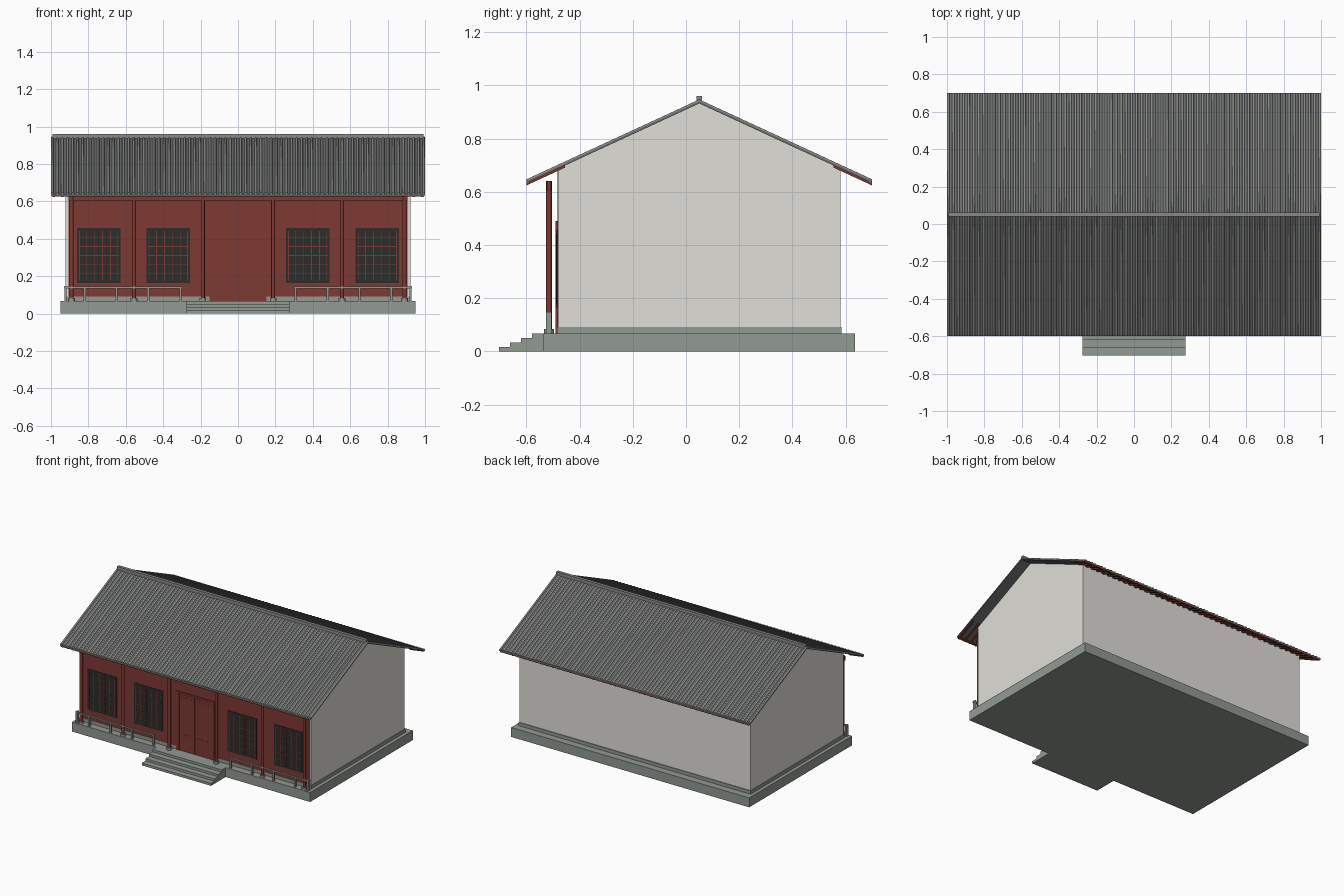
import bpy, bmesh, math
from mathutils import Matrix

if "Cube" in bpy.data.objects:
    bpy.data.objects.remove(bpy.data.objects["Cube"])


def material(name, rgb):
    m = bpy.data.materials.new(name)
    m.use_nodes = True
    m.diffuse_color = (*rgb, 1)
    m.node_tree.nodes["Principled BSDF"].inputs["Base Color"].default_value = (*rgb, 1)
    return m


PLASTER = material("plaster", (0.75, 0.735, 0.69))
STONE = material("grey stone", (0.29, 0.32, 0.29))
RED = material("red wood", (0.21, 0.041, 0.032))
GLASS = material("dark pane", (0.025, 0.025, 0.024))
TILE = material("roof tile", (0.14, 0.148, 0.142))
RIB = material("rib tile", (0.25, 0.26, 0.25))


def finish(name, bm, mat, smooth=False):
    bmesh.ops.recalc_face_normals(bm, faces=bm.faces)
    me = bpy.data.meshes.new(name)
    bm.to_mesh(me)
    bm.free()
    me.materials.append(mat)
    ob = bpy.data.objects.new(name, me)
    bpy.context.collection.objects.link(ob)
    if smooth:
        bpy.context.view_layer.objects.active = ob
        ob.select_set(True)
        bpy.ops.object.shade_smooth_by_angle()
        ob.select_set(False)


def add_box(bm, x0, x1, y0, y1, z0, z1):
    m = Matrix.Translation(((x0 + x1) / 2, (y0 + y1) / 2, (z0 + z1) / 2))
    bmesh.ops.create_cube(bm, size=1, matrix=m @ Matrix.Diagonal((x1 - x0, y1 - y0, z1 - z0, 1)))


def boxes(name, mat, *specs):
    bm = bmesh.new()
    for s in specs:
        add_box(bm, *s)
    finish(name, bm, mat)


def add_prism(bm, profile, x0, x1):
    """Extrude a (y, z) outline along x."""
    f = bm.faces.new([bm.verts.new((x0, y, z)) for y, z in profile])
    ext = bmesh.ops.extrude_face_region(bm, geom=[f])["geom"]
    verts = [v for v in ext if isinstance(v, bmesh.types.BMVert)]
    bmesh.ops.translate(bm, verts=verts, vec=(x1 - x0, 0, 0))


# Shared dimensions
APEX_Y, APEX_Z, SLOPE, EAVE = 0.05, 0.932, 0.462, 0.65
FLOOR, WALL_Y, COL_Y = 0.068, -0.482, -0.515


def roof_z(y, lift=0.0):
    return APEX_Z - abs(y - APEX_Y) * SLOPE + lift


# Platform, entrance steps and plinth
boxes("platform", STONE, (-0.95, 0.95, -0.535, 0.636, 0, FLOOR))
rise = FLOOR / 4
boxes("entrance_steps", STONE,
      *[(-0.276, 0.276, -0.702 + i * 0.041, -0.535, i * rise, (i + 1) * rise) for i in range(4)])
boxes("plinth", STONE, (-0.925, 0.925, WALL_Y - 0.003, 0.585, FLOOR, 0.092))

# Plastered body with gables
bm = bmesh.new()
add_prism(bm, [(WALL_Y, FLOOR), (0.58, FLOOR), (0.58, roof_z(0.58)), (APEX_Y, APEX_Z),
               (WALL_Y, roof_z(WALL_Y))], -0.921, 0.921)
finish("plaster_walls", bm, PLASTER)

# Red timber front, almost flush with the plaster
boxes("front_wall", RED, (-0.906, 0.906, WALL_Y - 0.001, WALL_Y + 0.004, 0.092, 0.683))

# Door: frame, two leaves with raised panels
door = [(-0.152, 0.152, -0.486, WALL_Y, FLOOR, 0.49)]
for s in (-1, 1):
    door.append((s * 0.14 - 0.012, s * 0.14 + 0.012, -0.490, -0.485, FLOOR, 0.49))
    door.append((s * 0.065 - 0.061, s * 0.065 + 0.061, -0.488, -0.485, FLOOR + 0.006, 0.474))
    for z0, z1 in ((0.09, 0.19), (0.215, 0.455)):
        door.append((s * 0.065 - 0.045, s * 0.065 + 0.045, -0.4895, -0.487, z0, z1))
door.append((-0.128, 0.128, -0.490, -0.485, 0.48, 0.49))
boxes("double_door", RED, *door)

# Lattice windows: dark panes and rims, red glazing bars
W, Z0, Z1 = 0.116, 0.164, 0.457
panes, bars = [], []
for cx in (-0.745, -0.372, 0.372, 0.745):
    panes.append((cx - W, cx + W, -0.486, WALL_Y, Z0, Z1))
    for f in (-0.88, -0.55, -0.18, 0.18, 0.55, 0.88):
        bars.append((cx + f * W - 0.002, cx + f * W + 0.002, -0.488, -0.485, Z0 + 0.012, Z1 - 0.016))
    for i in range(1, 6):
        z = Z0 + i * (Z1 - Z0) / 6
        bars.append((cx - W + 0.008, cx + W - 0.008, -0.488, -0.485, z - 0.002, z + 0.002))
boxes("window_panes", GLASS, *panes)
boxes("window_lattice", RED, *bars)

# Veranda columns on stone bases, tied by a beam
cols, bases = bmesh.new(), bmesh.new()
for x in (-0.89, -0.556, -0.188, 0.188, 0.556, 0.89):
    for target, r, z0, z1 in ((cols, 0.0105, FLOOR, 0.64), (bases, 0.018, FLOOR, 0.084)):
        bmesh.ops.create_cone(target, cap_ends=True, segments=16, radius1=r, radius2=r, depth=z1 - z0,
                              matrix=Matrix.Translation((x, COL_Y, (z0 + z1) / 2)))
finish("columns", cols, RED, smooth=True)
finish("column_bases", bases, STONE, smooth=True)
boxes("veranda_beam", RED, (-0.905, 0.905, COL_Y - 0.008, COL_Y + 0.008, 0.605, 0.638))

# Low stone railings on both sides of the steps
rails = []
for s in (-1, 1):
    ends = sorted((s * 0.30, s * 0.93))
    rails.append((*ends, COL_Y - 0.011, COL_Y - 0.001, 0.135, 0.145))
    for x in (0.308, 0.48, 0.65, 0.82, 0.922):
        depth, top = (0.011, 0.148) if x > 0.9 else (0.006, 0.14)
        rails.append((s * x - 0.006, s * x + 0.006, COL_Y - 0.012, COL_Y - 0.012 + 2 * depth, FLOOR, top))
boxes("railings", STONE, *rails)

# Roof slab, rounded ribs and ridge
bm = bmesh.new()
lo, hi = APEX_Y - EAVE, APEX_Y + EAVE
add_prism(bm, [(lo, roof_z(lo)), (APEX_Y, APEX_Z), (hi, roof_z(hi)), (hi, roof_z(hi, 0.008)),
               (APEX_Y, APEX_Z + 0.008), (lo, roof_z(lo, 0.008))], -1, 1)
finish("roof_slab", bm, TILE)

bm = bmesh.new()
N, R, SEG = 74, 0.0068, 8
arc = [math.pi * k / SEG for k in range(SEG + 1)]
for i in range(N):
    x = -1 + R + i * (2 - 2 * R) / (N - 1)
    rings = [[bm.verts.new((x + R * math.cos(a), y, roof_z(y, 0.007 + 0.008 * math.sin(a))))
              for a in arc] for y in (lo, APEX_Y, hi)]
    for a, b in zip(rings, rings[1:]):
        for k in range(SEG):
            bm.faces.new((a[k], a[k + 1], b[k + 1], b[k]))
    bm.faces.new(rings[0])
    bm.faces.new(rings[-1])
finish("roof_ribs", bm, RIB, smooth=True)
boxes("ridge_cap", RIB, (-0.993, 0.993, APEX_Y - 0.011, APEX_Y + 0.011, APEX_Z, 0.96))

# Rafter ends and continuous eave boards
bm = bmesh.new()
for s in (-1, 1):
    y0, y1, y2 = (APEX_Y + s * d for d in (EAVE, 0.505, EAVE - 0.012))
    for i in range(44):
        x = -0.985 + i * 1.97 / 43
        add_prism(bm, [(y0, roof_z(y0, -0.008)), (y1, roof_z(y1, -0.008)),
                       (y1, roof_z(y1)), (y0, roof_z(y0))], x - 0.006, x + 0.006)
    add_prism(bm, [(y0, roof_z(y0, -0.006)), (y2, roof_z(y2, -0.006)),
                   (y2, roof_z(y2)), (y0, roof_z(y0))], -0.995, 0.995)
finish("eave_rafters", bm, RED)
